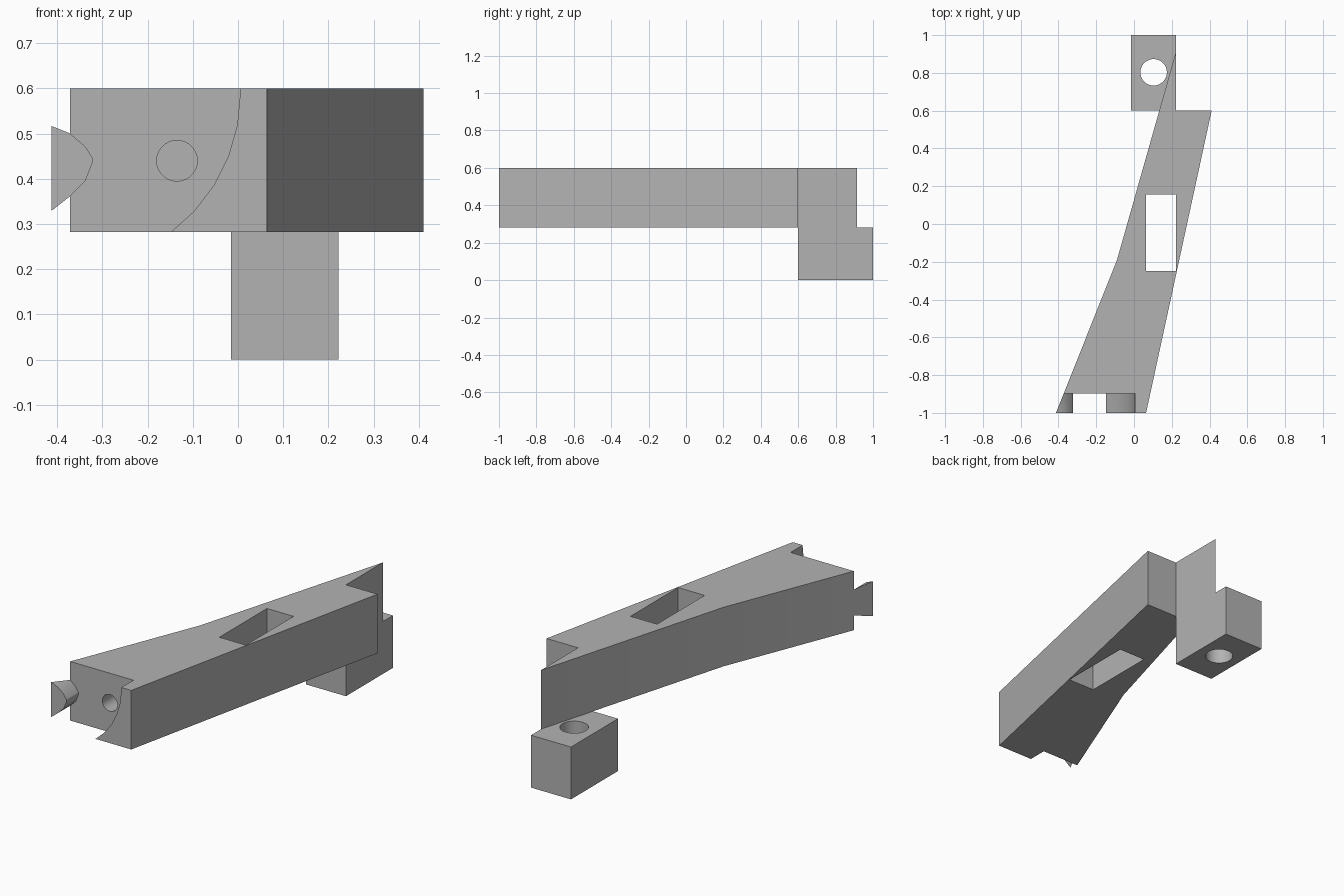
import bpy
import bmesh
from math import cos, sin, pi, radians
from mathutils import Vector

default = bpy.data.objects.get("Cube")
if default:
    bpy.data.objects.remove(default)

grey = bpy.data.materials.new("plain grey")
grey.use_nodes = True
colour = (0.45, 0.45, 0.45, 1)
grey.diffuse_color = colour
grey.node_tree.nodes["Principled BSDF"].inputs["Base Color"].default_value = colour


def prism(name, outline, low, high, axis="z"):
    """Extrude a flat outline, (x, y) along z or (x, z) along y."""
    def place(a, b, d):
        return (a, b, d) if axis == "z" else (a, d, b)
    bm = bmesh.new()
    face = bm.faces.new([bm.verts.new(place(a, b, low)) for a, b in outline])
    side = bmesh.ops.extrude_face_region(bm, geom=[face])
    moved = [v for v in side["geom"] if isinstance(v, bmesh.types.BMVert)]
    bmesh.ops.translate(bm, verts=moved, vec=Vector(place(0, 0, high - low)))
    bmesh.ops.recalc_face_normals(bm, faces=bm.faces)
    mesh = bpy.data.meshes.new(name)
    bm.to_mesh(mesh)
    bm.free()
    mesh.materials.append(grey)
    obj = bpy.data.objects.new(name, mesh)
    bpy.context.collection.objects.link(obj)
    return obj


def box(x0, x1, y0, y1):
    return [(x0, y0), (x1, y0), (x1, y1), (x0, y1)]


def arc(cx, cy, r, start, end, n):
    steps = [start + (end - start) * i / n for i in range(n + 1)]
    return [(cx + r * cos(t), cy + r * sin(t)) for t in steps]


def circle(cx, cy, r, n=40):
    return arc(cx, cy, r, 0, 2 * pi, n)[:-1]


def cut(target, cutter):
    cutter.hide_render = True
    mod = target.modifiers.new("cut", "BOOLEAN")
    mod.operation = "DIFFERENCE"
    mod.solver = "EXACT"
    mod.object = cutter
    bpy.context.view_layer.objects.active = target
    bpy.ops.object.modifier_apply(modifier=mod.name)
    bpy.data.objects.remove(cutter)


bottom, top = 0.282, 0.6

# Slanted arm with a thin pointed tail at the back
arm = prism("arm", [(-0.413, -1), (0.064, -1), (0.411, 0.6), (0.223, 0.6),
                    (0.223, 0.915), (-0.09, -0.19)], bottom, top)

# Upright slot through the arm
cut(arm, prism("slot_cutter", box(0.064, 0.222, -0.25, 0.155), 0.1, 0.8))

# Front recess: curved on the right, leaving a rounded knob on the left
knob = [(-0.413, 0.329), (-0.371, 0.362), (-0.338, 0.395), (-0.322, 0.435),
        (-0.322, 0.446), (-0.338, 0.472), (-0.373, 0.501), (-0.413, 0.517)]
sweep = arc(-0.381, 0.59, 0.386, 0, radians(-64), 6)
recess = ([(-0.6, 0.7), (0.005, 0.7)] + sweep + [(-0.6, 0.2), (-0.6, 0.329)]
          + knob + [(-0.6, 0.517)])
cut(arm, prism("recess_cutter", recess, -1.1, -0.897, "y"))

# Blind bolt hole in the recess wall
cut(arm, prism("bolt_hole_cutter", circle(-0.135, 0.44, 0.045), -1.1, -0.6, "y"))

# Mounting block under the tail, with an upright hole
block = prism("mounting_block", box(-0.015, 0.223, 0.6, 1), 0, bottom)
cut(block, prism("block_hole_cutter", circle(0.104, 0.803, 0.07), -0.2, 0.5))

# Smooth the round walls, keep the corners sharp
for obj in (arm, block):
    bpy.ops.object.select_all(action="DESELECT")
    obj.select_set(True)
    bpy.context.view_layer.objects.active = obj
    bpy.ops.object.shade_smooth_by_angle(angle=radians(30))
